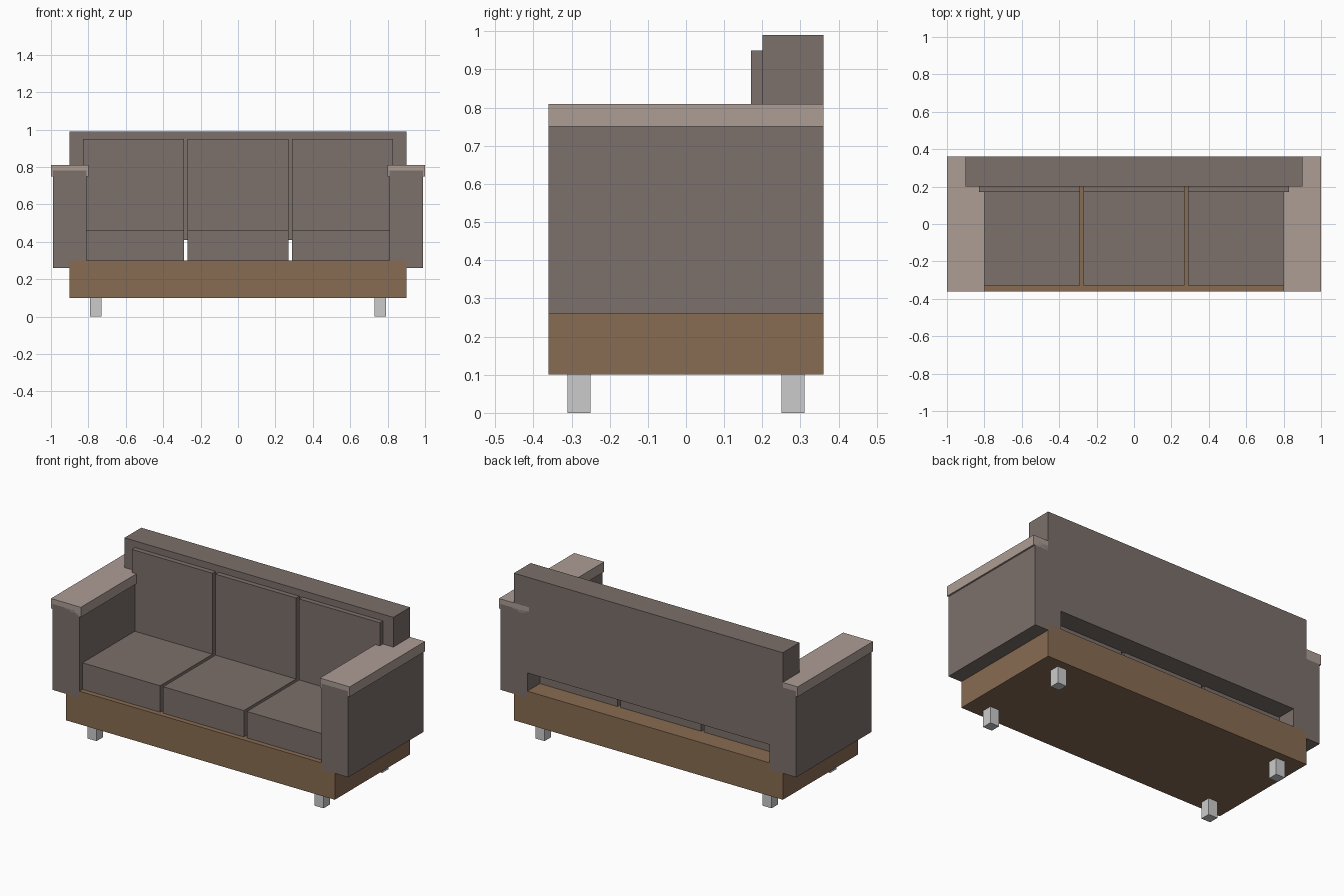
import bpy

if "Cube" in bpy.data.objects:
    bpy.data.objects.remove(bpy.data.objects["Cube"])


def material(name, color):
    m = bpy.data.materials.new(name)
    m.diffuse_color = (*color, 1)
    m.use_nodes = True
    m.node_tree.nodes["Principled BSDF"].inputs["Base Color"].default_value = m.diffuse_color
    return m


wood = material("wood", (0.25, 0.15, 0.085))
fabric = material("fabric", (0.20, 0.16, 0.145))
pale_fabric = material("pale_fabric", (0.42, 0.34, 0.30))


def box(name, x, y, z, mat=None):
    """Box from (min, max) ranges along each axis."""
    bpy.ops.mesh.primitive_cube_add(
        size=1, location=[(a + b) / 2 for a, b in (x, y, z)])
    ob = bpy.context.object
    ob.name = name
    ob.scale = [b - a for a, b in (x, y, z)]
    bpy.ops.object.transform_apply(location=False, rotation=False, scale=True)
    if mat:
        ob.data.materials.append(mat)
    return ob


# Wooden base and backrest
box("base", (-0.9, 0.9), (-0.36, 0.36), (0.1, 0.3), wood)
box("backrest", (-0.9, 0.9), (0.2, 0.36), (0.41, 0.99), fabric)

# Three seat cushions and three back cushions
for label, cx in (("left", -0.56), ("middle", 0), ("right", 0.56)):
    span = (cx - 0.27, cx + 0.27)
    box(f"seat_cushion_{label}", span, (-0.33, 0.24), (0.3, 0.46), fabric)
    box(f"back_cushion_{label}", span, (0.17, 0.23), (0.44, 0.95), fabric)

# Arms with overhanging caps, and legs
for label, s in (("left", -1), ("right", 1)):
    cx = s * 0.9
    box(f"arm_{label}", (cx - 0.09, cx + 0.09), (-0.36, 0.36), (0.26, 0.78), fabric)
    box(f"arm_cap_{label}", (cx - 0.1, cx + 0.1), (-0.36, 0.36), (0.75, 0.81), pale_fabric)
    for end, cy in (("front", -0.28), ("back", 0.28)):
        lx = s * 0.76
        box(f"{end}_leg_{label}", (lx - 0.03, lx + 0.03),
            (cy - 0.03, cy + 0.03), (0, 0.1))
